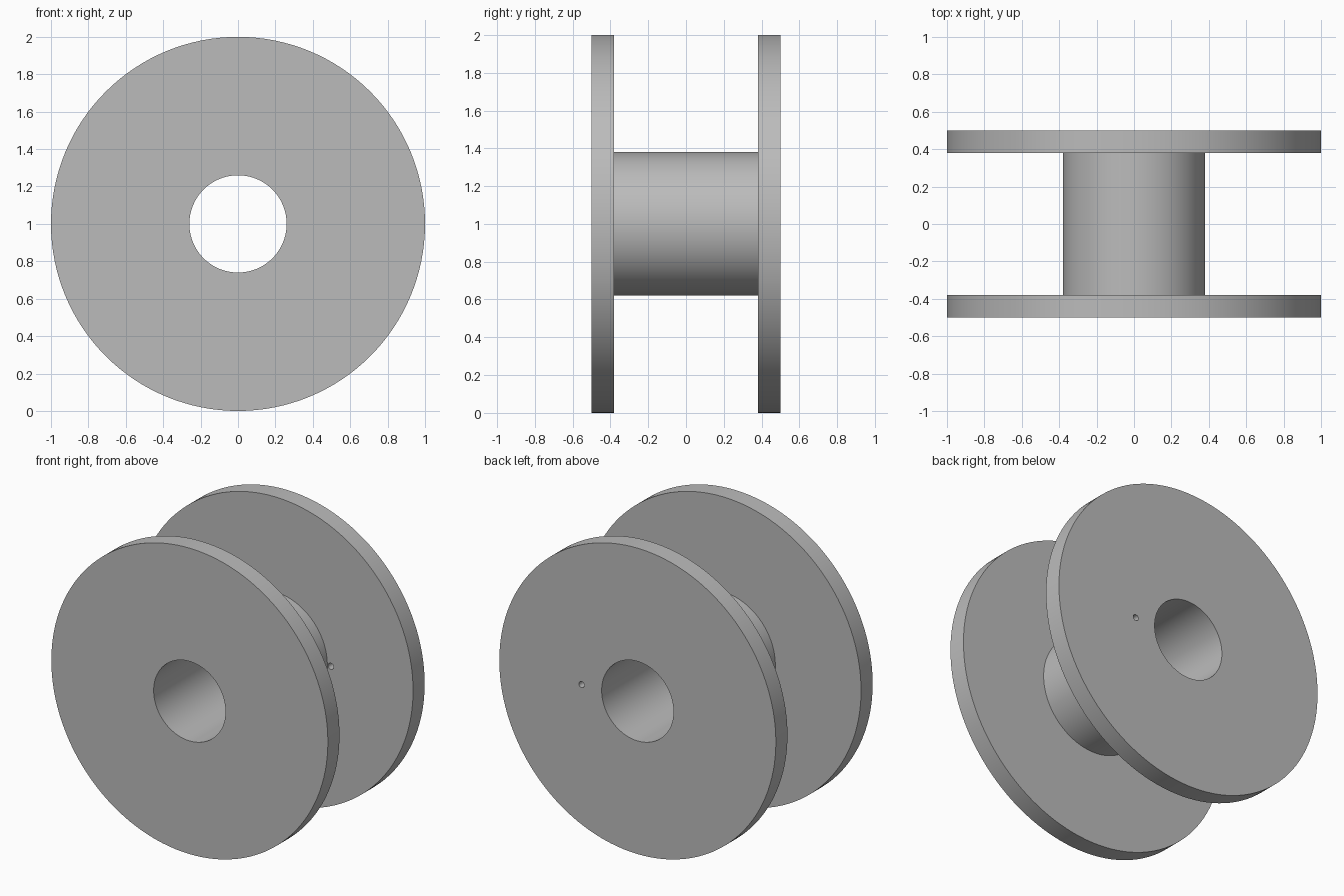
import bpy, bmesh, math
from mathutils import Vector, Matrix

cube = bpy.data.objects.get("Cube")
if cube:
    bpy.data.objects.remove(cube, do_unlink=True)

FLANGE_R, DRUM_R, BORE_R = 1.0, 0.38, 0.26
OUTER_Y, INNER_Y = 0.5, 0.38
SEGMENTS = 128

grey = bpy.data.materials.new("plain grey")
grey.use_nodes = True
colour = (0.5, 0.5, 0.5, 1)
grey.diffuse_color = colour
grey.node_tree.nodes["Principled BSDF"].inputs["Base Color"].default_value = colour


def make_object(name, bm):
    mesh = bpy.data.meshes.new(name)
    bmesh.ops.recalc_face_normals(bm, faces=bm.faces[:])
    bm.to_mesh(mesh)
    bm.free()
    mesh.materials.append(grey)
    obj = bpy.data.objects.new(name, mesh)
    bpy.context.collection.objects.link(obj)
    return obj


# Spool body: two flanges, drum and bore turned from one closed profile
half = [(BORE_R, OUTER_Y), (FLANGE_R, OUTER_Y), (FLANGE_R, INNER_Y), (DRUM_R, INNER_Y)]
profile = half + [(r, -y) for r, y in reversed(half)]
bm = bmesh.new()
verts = [bm.verts.new((r, y, 1)) for r, y in profile]
edges = [bm.edges.new((v, verts[i - 1])) for i, v in enumerate(verts)]
bmesh.ops.spin(bm, geom=verts + edges, cent=(0, 0, 1), axis=(0, 1, 0),
               angle=math.tau, steps=SEGMENTS, use_merge=False)
bmesh.ops.remove_doubles(bm, verts=bm.verts[:], dist=0.0001)
spool = make_object("spool_body", bm)

# Small thread hole through the back flange, just outside the drum
bm = bmesh.new()
place = Matrix.Translation(Vector((0.405, 0.44, 1))) @ Matrix.Rotation(math.pi / 2, 4, "X")
bmesh.ops.create_cone(bm, cap_ends=True, segments=24, radius1=0.02, radius2=0.02,
                      depth=0.2, matrix=place)
cutter = make_object("thread_hole_cutter", bm)
cutter.hide_render = True

cut = spool.modifiers.new("thread hole", "BOOLEAN")
cut.operation = "DIFFERENCE"
cut.solver = "EXACT"
cut.object = cutter

for obj in bpy.context.selected_objects:
    obj.select_set(False)
spool.select_set(True)
bpy.context.view_layer.objects.active = spool
bpy.ops.object.modifier_apply(modifier=cut.name)
bpy.data.objects.remove(cutter, do_unlink=True)
bpy.ops.object.shade_smooth_by_angle(angle=math.radians(30))
